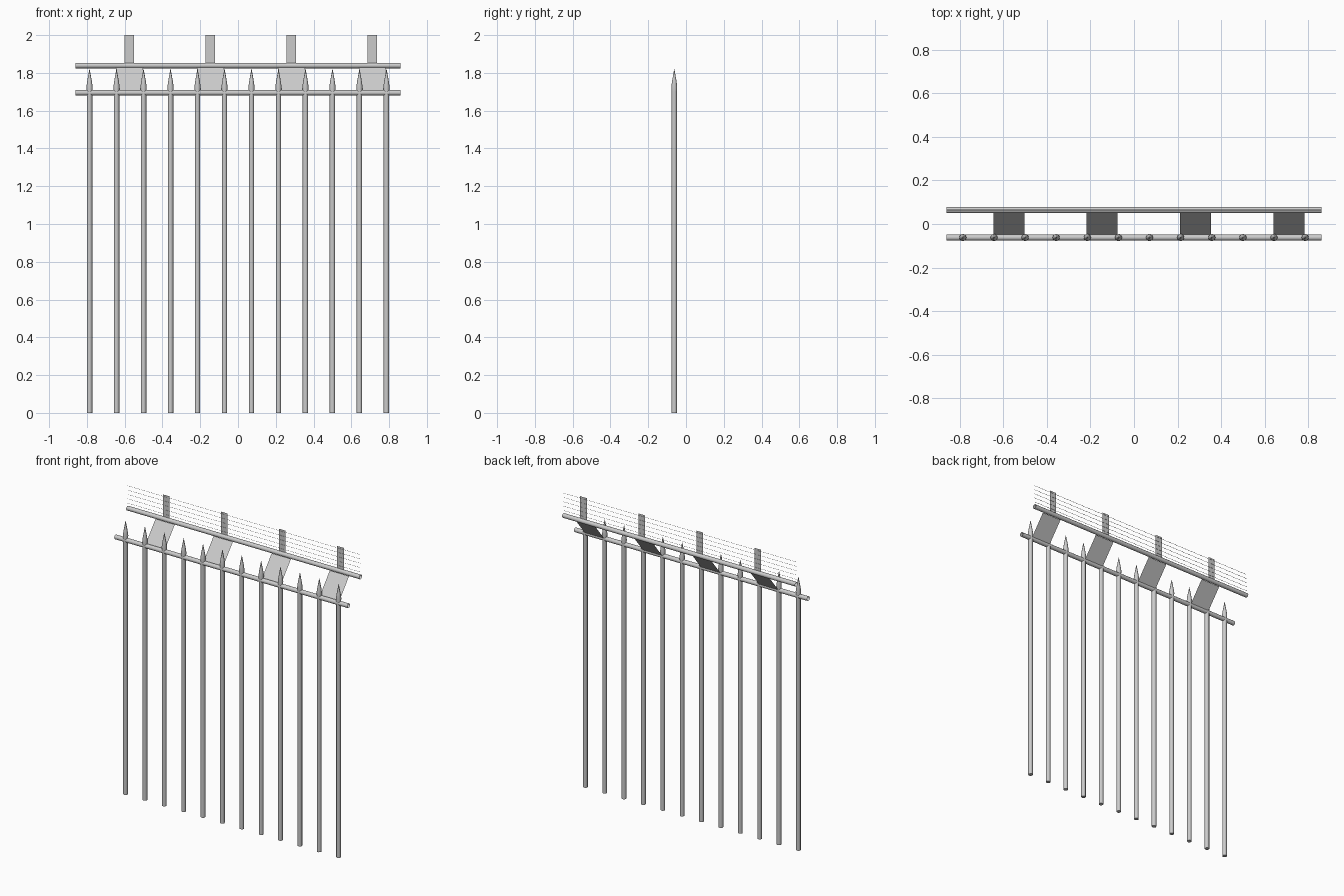
import bpy, bmesh, math
from mathutils import Vector

if "Cube" in bpy.data.objects:
    bpy.data.objects.remove(bpy.data.objects["Cube"])


def make(name, verts, faces, smooth=False):
    me = bpy.data.meshes.new(name)
    me.from_pydata(verts, [], faces)
    me.update()
    for p in me.polygons:
        p.use_smooth = smooth and len(p.vertices) == 4
    ob = bpy.data.objects.new(name, me)
    bpy.context.collection.objects.link(ob)
    return ob


def lathe(name, profile, x, y, sides=10):
    """Revolve (radius, z) pairs around a vertical axis, closed at the bottom."""
    verts, faces = [], []
    for r, z in profile:
        for i in range(sides):
            a = 2 * math.pi * i / sides
            verts.append((x + r * math.cos(a), y + r * math.sin(a), z))
    for k in range(len(profile) - 1):
        for i in range(sides):
            j = (i + 1) % sides
            faces.append((k * sides + i, k * sides + j,
                          (k + 1) * sides + j, (k + 1) * sides + i))
    faces.append(tuple(reversed(range(sides))))
    return make(name, verts, faces, True)


def rail(name, y, z, r=0.0145, half=0.86, sides=12):
    """Open-ended horizontal tube along x."""
    verts, faces = [], []
    for x in (-half, half):
        for i in range(sides):
            a = 2 * math.pi * i / sides
            verts.append((x, y + r * math.cos(a), z + r * math.sin(a)))
    for i in range(sides):
        j = (i + 1) % sides
        faces.append((i, j, sides + j, sides + i))
    return make(name, verts, faces, True)


def sheet(name, x0, x1, a, b):
    """Thin flat sheet between two (y, z) edges."""
    return make(name, [(x0, *a), (x1, *a), (x1, *b), (x0, *b)], [(0, 1, 2, 3)])


STEP = 1.572 / 11
FRONT_Y, BACK_Y = -0.062, 0.064

# Spear-topped vertical bars
for i in range(12):
    lathe(f"bar_{i + 1}",
          [(0.0145, 0), (0.0145, 1.70), (0.0165, 1.725), (0.0125, 1.755), (0.0008, 1.82)],
          -0.786 + i * STEP, FRONT_Y)

# Horizontal rails
rail("lower_rail", FRONT_Y, 1.695)
rail("upper_rail", BACK_Y, 1.839)

# Sloping brackets and wire holders
for i in range(4):
    x = -0.575 + i * 3 * STEP
    sheet(f"slope_bracket_{i + 1}", x - 0.071, x + 0.071, (-0.052, 1.698), (0.053, 1.828))
    sheet(f"wire_holder_{i + 1}", x - 0.025, x + 0.025, (BACK_Y, 1.85), (BACK_Y, 2.0))

# Fine wires stretched across the holders
for i in range(5):
    z = 1.872 + i * 0.029
    sheet(f"wire_{i + 1}", -0.86, 0.86, (BACK_Y - 0.0015, z), (BACK_Y + 0.0015, z))
